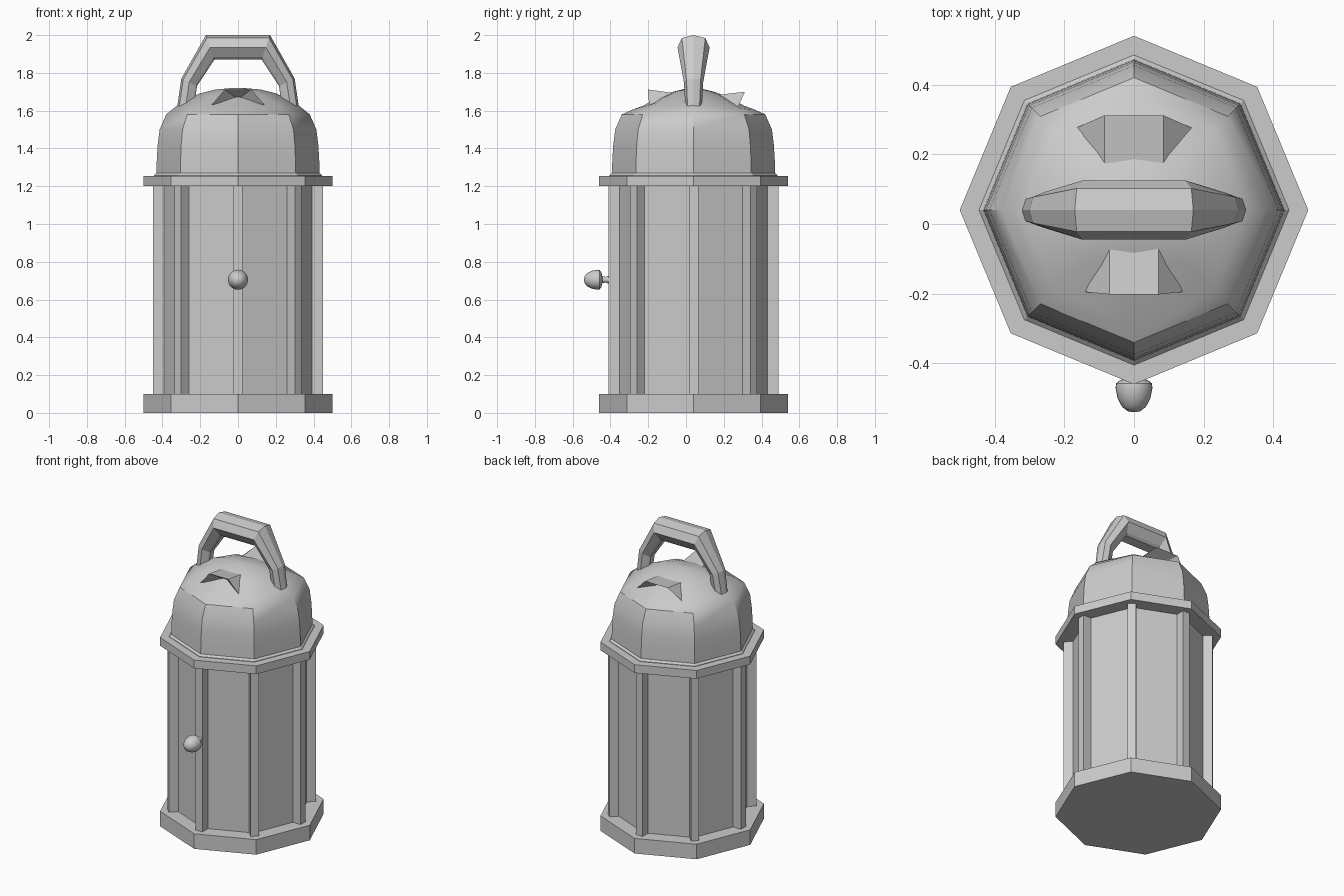
import bpy, bmesh, math

if "Cube" in bpy.data.objects:
    bpy.data.objects.remove(bpy.data.objects["Cube"])

CY = 0.04  # lantern axis in y


def make(name, verts, faces, smooth=None):
    me = bpy.data.meshes.new(name)
    bm = bmesh.new()
    vs = [bm.verts.new(v) for v in verts]
    for f in faces:
        bm.faces.new([vs[i] for i in f])
    bmesh.ops.remove_doubles(bm, verts=bm.verts, dist=1e-5)
    bmesh.ops.recalc_face_normals(bm, faces=bm.faces)
    bm.to_mesh(me)
    bm.free()
    ob = bpy.data.objects.new(name, me)
    bpy.context.collection.objects.link(ob)
    if smooth:
        bpy.ops.object.select_all(action='DESELECT')
        bpy.context.view_layer.objects.active = ob
        ob.select_set(True)
        bpy.ops.object.shade_smooth_by_angle(angle=math.radians(smooth))
    return ob


def loft(name, rings, smooth=None):
    """Skin closed rings of equal length and cap both ends."""
    n = len(rings[0])
    verts = [p for r in rings for p in r]
    faces = [(k * n + i, k * n + (i + 1) % n, (k + 1) * n + (i + 1) % n, (k + 1) * n + i)
             for k in range(len(rings) - 1) for i in range(n)]
    faces += [tuple(range(n)), tuple(range(len(verts) - n, len(verts)))]
    return make(name, verts, faces, smooth)


def octagon(r, z, drop=0.0):
    angles = [i * math.pi / 4 for i in range(8)]
    return [(r * math.cos(a), CY + r * math.sin(a), z - drop * math.sin(a) ** 2) for a in angles]


# Base, glass body and rim
for name, r, z0, z1 in (("base", 0.5, 0, 0.1), ("glass_body", 0.403, 0.08, 1.22),
                        ("top_rim", 0.5, 1.2, 1.255)):
    loft(name, [octagon(r, z0), octagon(r, z1)])

# Corner posts
for i in range(8):
    a = i * math.pi / 4
    c, s = math.cos(a), math.sin(a)
    ring = [(r * c - t * s, CY + r * s + t * c)
            for r, t in ((0.38, -0.025), (0.45, -0.025), (0.45, 0.025), (0.38, 0.025))]
    loft(f"post_{i + 1}", [[(x, y, z) for x, y in ring] for z in (0.09, 1.21)])

# Domed roof, slightly lower toward front and back
dome = [(0.445, 1.25, 0), (0.445, 1.258, 0), (0.432, 1.27, 0), (0.43, 1.34, 0), (0.425, 1.42, 0),
        (0.415, 1.50, 0), (0.38, 1.58, 0), (0.325, 1.625, 0.02), (0.27, 1.66, 0.035),
        (0.2, 1.692, 0.03), (0.12, 1.712, 0.015), (0.03, 1.72, 0)]
loft("dome_roof", [octagon(*p) for p in dome], 30)


# Roof vents: overhanging hoods with a recessed mouth
def vent(name, side, wide, out, lip):
    pts = [(-0.14, 0.235, 1.63), (-0.07, 0.242 + lip, 1.712), (0.07, 0.242 + lip, 1.712),
           (0.14, 0.235, 1.63), (0, 0.275 - lip, 1.592), (-0.07, 0.08, 1.69),
           (0.07, 0.08, 1.69), (0, 0.16, 1.66)]
    verts = [(x * wide, CY + side * (d + out), z - lip * 0.4) for x, d, z in pts]
    faces = [(1, 2, 6, 5), (0, 1, 5), (2, 3, 6)]
    faces += [(i, (i + 1) % 5, 7) for i in range(5)]
    make(name, verts, faces)


vent("front_vent", -1, 1.0, 0.0, 0.0)
vent("back_vent", 1, 1.2, 0.0, 0.03)

# Carrying handle: half path (outer x, z, inner x, z, width scale), mirrored
half = [(0.325, 1.60, 0.235, 1.60, 0.5), (0.30, 1.77, 0.217, 1.73, 0.6), (0.17, 2.0, 0.125, 1.87, 1)]
path = half + [(-a, b, -c, d, w) for a, b, c, d, w in reversed(half)]
side = [(0.12, 0.062), (0.5, 0.085), (0.9, 0.05), (1, 0.035)]
section = [(0, 0)] + side + [(t, -y) for t, y in reversed(side)]
loft("handle", [[(ox + (ix - ox) * t, CY + y * w, oz + (iz - oz) * t) for t, y in section]
                for ox, oz, ix, iz, w in path])

# Door knob, turned about the y axis
knob = [(-0.54, 0.004), (-0.537, 0.018), (-0.525, 0.034), (-0.50, 0.047), (-0.47, 0.053),
        (-0.457, 0.051), (-0.448, 0.04), (-0.443, 0.018), (-0.425, 0.015), (-0.40, 0.024)]
loft("door_knob", [[(r * math.cos(k * math.pi / 12), y, 0.705 + r * math.sin(k * math.pi / 12))
                    for k in range(24)] for y, r in knob], 40)
